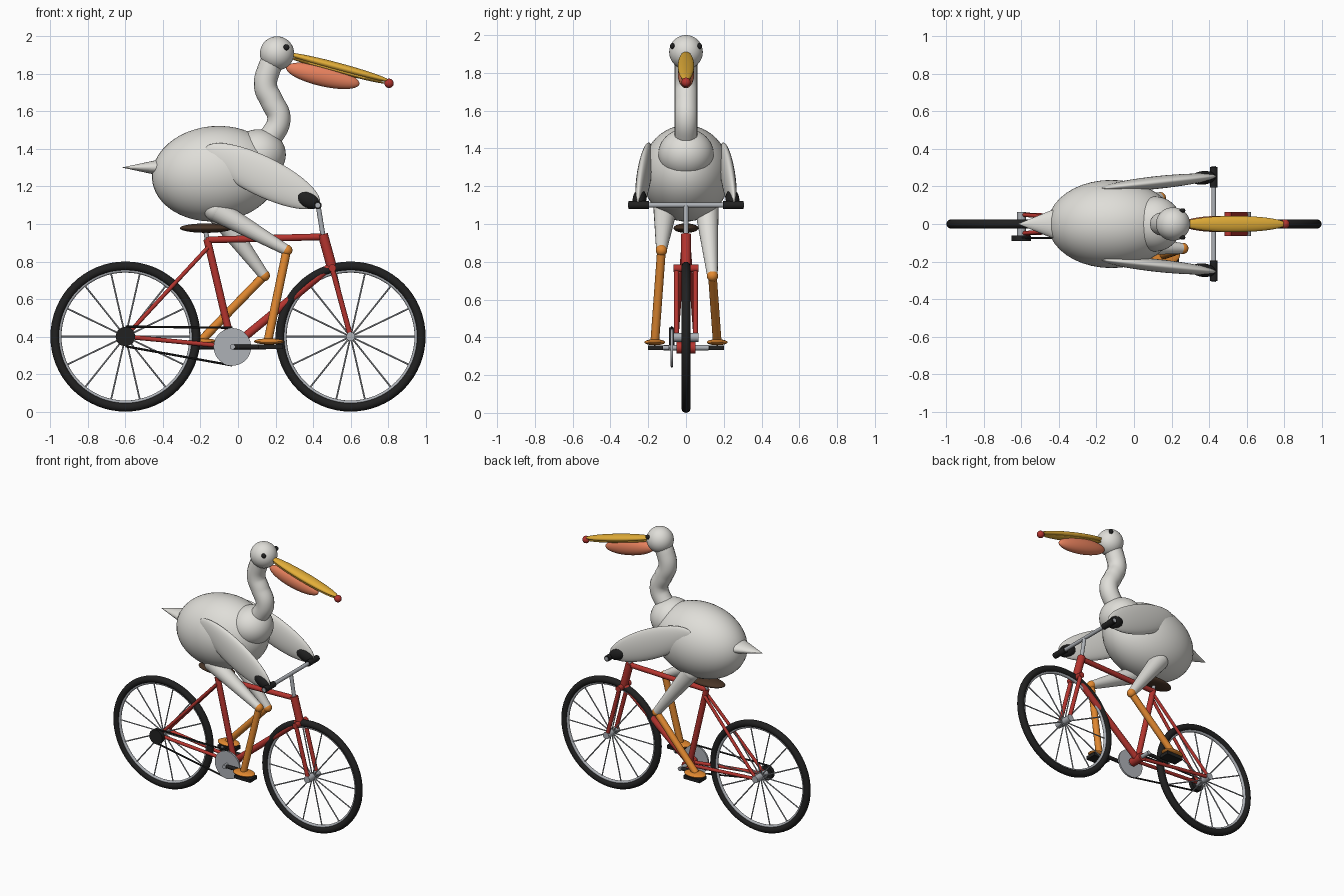
import bpy, math
from mathutils import Vector, Euler

if "Cube" in bpy.data.objects:
    bpy.data.objects.remove(bpy.data.objects["Cube"])


def material(name, rgb):
    m = bpy.data.materials.new(name)
    m.diffuse_color = (*rgb, 1)
    m.use_nodes = True
    m.node_tree.nodes["Principled BSDF"].inputs["Base Color"].default_value = m.diffuse_color
    return m


WHITE = material("feather white", (0.74, 0.73, 0.69))
BLACK = material("rubber black", (0.015, 0.015, 0.015))
METAL = material("metal grey", (0.42, 0.44, 0.47))
RED = material("frame red", (0.46, 0.035, 0.028))
ORANGE = material("leg orange", (0.76, 0.25, 0.03))
YELLOW = material("bill yellow", (0.76, 0.42, 0.04))
SALMON = material("pouch salmon", (0.80, 0.22, 0.11))
BROWN = material("saddle brown", (0.065, 0.035, 0.02))


def finish(name, mat, angle=40):
    ob = bpy.context.object
    ob.name = name
    ob.data.materials.append(mat)
    bpy.ops.object.shade_smooth_by_angle(angle=math.radians(angle))
    return ob


def ellipsoid(name, loc, radii, mat, pitch=0, yaw=0):
    """Scaled sphere; pitch > 0 lowers the +x end, yaw turns it about z."""
    bpy.ops.mesh.primitive_uv_sphere_add(segments=40, ring_count=24, location=loc)
    ob = bpy.context.object
    ob.scale = radii
    ob.rotation_euler = Euler((0, math.radians(pitch), math.radians(yaw)))
    return finish(name, mat)


def rod(name, a, b, r1, mat, r2=None, sides=16):
    """Straight or tapered tube from a to b."""
    a, b = Vector(a), Vector(b)
    bpy.ops.mesh.primitive_cone_add(vertices=sides, radius1=r1,
                                    radius2=r1 if r2 is None else r2,
                                    depth=(b - a).length, location=(a + b) / 2)
    bpy.context.object.rotation_euler = (b - a).to_track_quat('Z', 'Y').to_euler()
    return finish(name, mat)


def ring(name, loc, major, minor, mat):
    bpy.ops.mesh.primitive_torus_add(location=loc, rotation=(math.pi / 2, 0, 0),
                                     major_segments=64, minor_segments=14,
                                     major_radius=major, minor_radius=minor)
    return finish(name, mat)


def box(name, loc, size, mat):
    bpy.ops.mesh.primitive_cube_add(size=1, location=loc)
    bpy.context.object.scale = size
    return finish(name, mat)


# Wheels: tyre, rim, hub and spokes
REAR, FRONT = Vector((-0.6, 0, 0.4)), Vector((0.6, 0, 0.4))
for label, c in (("rear", REAR), ("front", FRONT)):
    ring(label + "_tyre", c, 0.376, 0.024, BLACK)
    ring(label + "_rim", c, 0.352, 0.011, METAL)
    rod(label + "_hub", c - Vector((0, 0.065, 0)), c + Vector((0, 0.065, 0)), 0.024, METAL)
    for i in range(14):
        t = 2 * math.pi * i / 14
        rod(f"{label}_spoke_{i}", c, c + 0.35 * Vector((math.cos(t), 0, math.sin(t))),
            0.0045, METAL, sides=6)

# Frame tubes
BB = Vector((-0.03, 0, 0.345))
SEAT_TOP = Vector((-0.165, 0, 0.92))
HEAD_TOP, HEAD_LOW = Vector((0.452, 0, 0.945)), Vector((0.503, 0, 0.76))
rod("seat_tube", BB, SEAT_TOP, 0.02, RED)
rod("top_tube", (-0.17, 0, 0.915), (0.46, 0, 0.932), 0.018, RED)
rod("down_tube", BB, (0.495, 0, 0.775), 0.022, RED)
rod("head_tube", HEAD_LOW, HEAD_TOP, 0.027, RED)
rod("bottom_bracket", BB - Vector((0, 0.05, 0)), BB + Vector((0, 0.05, 0)), 0.03, RED)
rod("fork_crown", (0.503, -0.065, 0.765), (0.503, 0.065, 0.765), 0.02, RED)
for s in (-1, 1):
    side = Vector((0, 0.05 * s, 0))
    rod("fork_blade", HEAD_LOW + side, FRONT + side, 0.014, RED)
    rod("seat_stay", (-0.16, 0.015 * s, 0.875), REAR + side, 0.011, RED)
    rod("chain_stay", BB + side * 0.5, REAR + side, 0.012, RED)

# Saddle and handlebar
rod("seat_post", SEAT_TOP, (-0.175, 0, 0.98), 0.013, METAL)
ellipsoid("saddle", (-0.17, 0, 0.978), (0.14, 0.066, 0.025), BROWN)
rod("stem", HEAD_TOP, (0.427, 0, 1.1), 0.013, METAL)
rod("handlebar", (0.425, -0.308, 1.1), (0.425, 0.308, 1.1), 0.013, METAL)
for s in (-1, 1):
    rod("grip", (0.425, 0.195 * s, 1.1), (0.425, 0.305 * s, 1.1), 0.021, BLACK)

# Drivetrain
CY = -0.075
rod("chainring", (BB.x, CY - 0.006, BB.z), (BB.x, CY + 0.006, BB.z), 0.1, METAL, sides=40)
rod("cassette", (-0.6, CY - 0.015, 0.4), (-0.6, CY + 0.015, 0.4), 0.052, BLACK, sides=24)
rod("chain_upper", (-0.6, CY, 0.453), (BB.x, CY, 0.447), 0.006, BLACK, sides=8)
rod("chain_lower", (-0.6, CY, 0.348), (BB.x, CY, 0.246), 0.006, BLACK, sides=8)
rod("crank_axle", (BB.x, -0.118, BB.z), (BB.x, 0.118, BB.z), 0.014, METAL)
for s in (-1, 1):
    px = BB.x - 0.18 * s
    rod("crank_arm", (BB.x, 0.1 * s, BB.z), (px, 0.1 * s, BB.z), 0.013, BLACK)
    rod("pedal_axle", (px, 0.09 * s, BB.z), (px, 0.15 * s, BB.z), 0.012, METAL)
    box("pedal", (px + 0.025, 0.162 * s, 0.345), (0.13, 0.08, 0.024), BLACK)

# Body, chest and tail
ellipsoid("body", (-0.12, 0, 1.268), (0.34, 0.235, 0.254), WHITE, pitch=-5)
ellipsoid("chest", (0.11, 0, 1.37), (0.145, 0.147, 0.135), WHITE)
tail = rod("tail", (-0.40, 0, 1.297), (-0.615, 0, 1.305), 0.09, WHITE, r2=0.002, sides=32)
tail.rotation_euler = (0, -math.pi / 2, 0)
tail.scale = (0.52, 1, 1)

# Neck: swept S-curve
curve = bpy.data.curves.new("neck", 'CURVE')
curve.dimensions = '3D'
curve.bevel_depth = 0.062
curve.bevel_resolution = 6
curve.use_fill_caps = True
path = [(0.11, 1.41), (0.185, 1.48), (0.218, 1.565), (0.18, 1.655),
        (0.147, 1.735), (0.165, 1.825), (0.21, 1.91)]
spline = curve.splines.new('BEZIER')
spline.bezier_points.add(len(path) - 1)
for p, (x, z) in zip(spline.bezier_points, path):
    p.co = (x, 0, z)
    p.handle_left_type = p.handle_right_type = 'AUTO'
neck = bpy.data.objects.new("neck", curve)
bpy.context.collection.objects.link(neck)
bpy.ops.object.select_all(action='DESELECT')
neck.select_set(True)
bpy.context.view_layer.objects.active = neck
bpy.ops.object.convert(target='MESH')
neck = bpy.context.object
neck.data.materials.clear()
finish("neck", WHITE)

# Head and bill
ellipsoid("head", (0.208, 0, 1.91), (0.091, 0.089, 0.09), WHITE)
ellipsoid("upper_bill", (0.535, 0, 1.836), (0.285, 0.043, 0.023), YELLOW, pitch=15)
ellipsoid("lower_bill", (0.53, 0, 1.818), (0.265, 0.034, 0.013), YELLOW, pitch=15)
ellipsoid("pouch", (0.452, 0, 1.79), (0.2, 0.043, 0.056), SALMON, pitch=13)
ellipsoid("bill_tip", (0.805, 0, 1.75), (0.025, 0.025, 0.025), RED)

for s in (-1, 1):
    ellipsoid("eye", (0.258, 0.072 * s, 1.942), (0.016, 0.012, 0.016), BLACK)
    # Wings reaching to the grips
    ellipsoid("wing", (0.13, 0.222 * s, 1.255), (0.34, 0.034, 0.105), WHITE,
              pitch=26, yaw=6 * s)
    ellipsoid("wing_tip", (0.368, 0.246 * s, 1.132), (0.074, 0.036, 0.044), BLACK,
              pitch=28, yaw=6 * s)

# Legs: right one forward, left one back
for label, s, hip, knee, ankle in (
        ("right", -1, (-0.12, -0.11, 1.075), (0.26, -0.13, 0.86), (0.16, -0.165, 0.38)),
        ("left", 1, (-0.12, 0.11, 1.075), (0.14, 0.14, 0.725), (-0.195, 0.165, 0.38))):
    rod(label + "_thigh", hip, knee, 0.062, WHITE, r2=0.028, sides=24)
    ellipsoid(label + "_hip", hip, (0.062, 0.062, 0.062), WHITE)
    ellipsoid(label + "_knee", knee, (0.03, 0.03, 0.03), ORANGE)
    rod(label + "_shin", knee, ankle, 0.023, ORANGE)
    ellipsoid(label + "_foot", (ankle[0] + 0.005, ankle[1], 0.374),
              (0.08, 0.055, 0.016), ORANGE)
